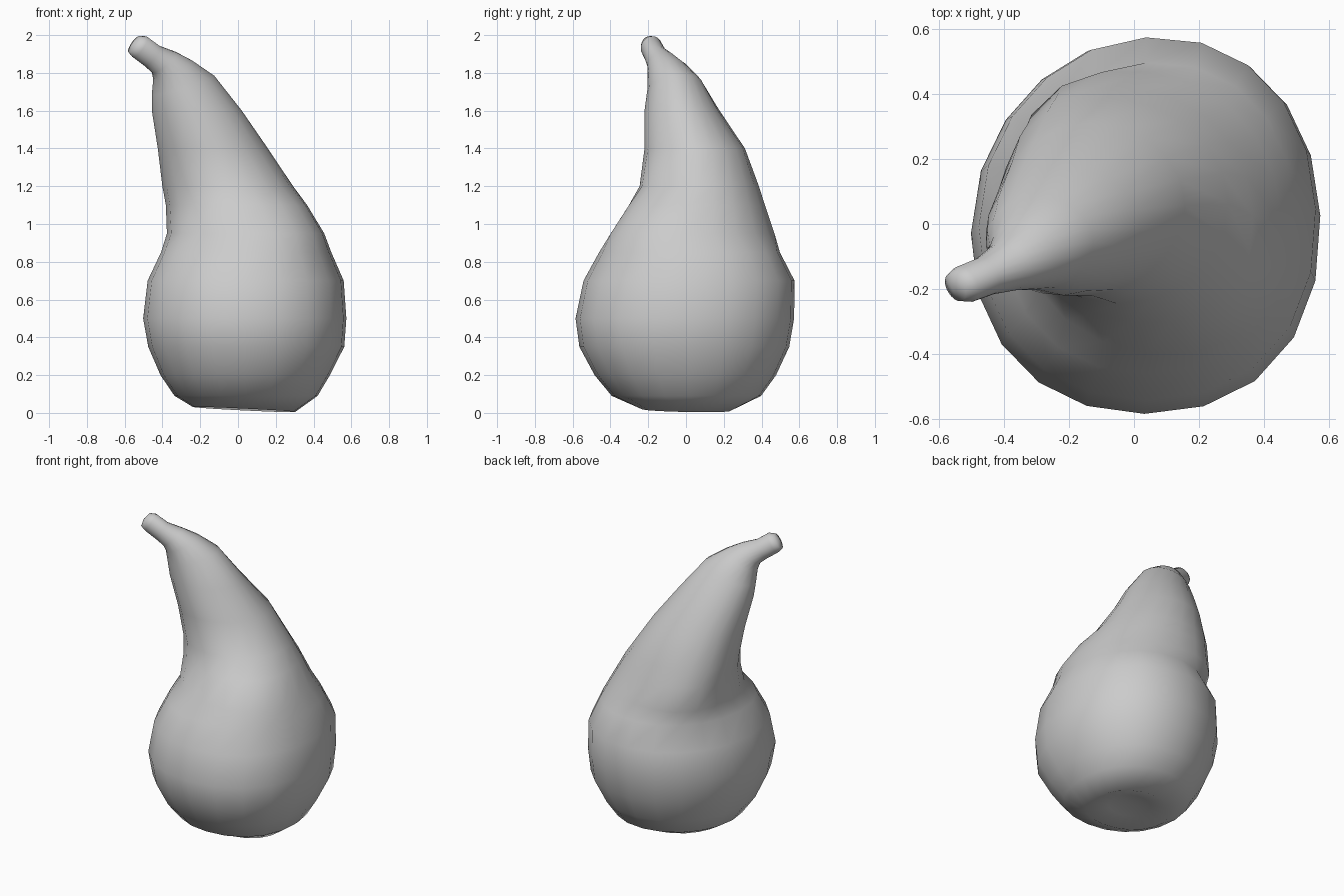
import bpy
import bmesh
import math
from mathutils import Matrix, Vector

SEGMENTS = 20
LEAN_AXIS = Vector((0.4, -0.92, 0)).normalized()

if "Cube" in bpy.data.objects:
    bpy.data.objects.remove(bpy.data.objects["Cube"], do_unlink=True)


def make_material(name, color):
    mat = bpy.data.materials.new(name)
    mat.use_nodes = True
    mat.diffuse_color = color
    bsdf = mat.node_tree.nodes["Principled BSDF"]
    bsdf.inputs["Base Color"].default_value = color
    bsdf.inputs["Roughness"].default_value = 0.6
    return mat


def squared(value, power):
    """Swell or slim a sine or cosine away from a plain ellipse."""
    return math.copysign(abs(value) ** (2 / power), value)


def add_ring(bm, shape, z, x, y, half_x, half_y, lean=0):
    """One cross-section, swollen at its front left and back right corners."""
    power, skew, front, back = shape
    turn = Matrix.Rotation(math.radians(lean), 3, LEAN_AXIS)
    ring = []
    for i in range(SEGMENTS):
        t = math.tau * i / SEGMENTS
        corner = math.cos(t + math.pi / 4)
        swell = 1 + (front if corner > 0 else back) * abs(corner) ** 5
        offset = Vector((half_x * squared(math.cos(t), power),
                         half_y * squared(math.sin(t + skew), power), 0))
        ring.append(bm.verts.new(Vector((x, y, z)) + turn @ offset * swell))
    return ring


def loft(name, groups, bottom, top, material):
    """Join the sections into a skin and close both ends with fans."""
    bm = bmesh.new()
    rings = [add_ring(bm, shape, *section)
             for shape, sections in groups for section in sections]
    first, last = bm.verts.new(bottom), bm.verts.new(top)
    for i in range(SEGMENTS):
        j = (i + 1) % SEGMENTS
        for low, high in zip(rings, rings[1:]):
            bm.faces.new((low[i], low[j], high[j], high[i]))
        bm.faces.new((first, rings[0][j], rings[0][i]))
        bm.faces.new((last, rings[-1][i], rings[-1][j]))
    bmesh.ops.recalc_face_normals(bm, faces=bm.faces)
    for face in bm.faces:
        face.smooth = True
    mesh = bpy.data.meshes.new(name)
    bm.to_mesh(mesh)
    bm.free()
    mesh.materials.append(material)
    obj = bpy.data.objects.new(name, mesh)
    bpy.context.collection.objects.link(obj)
    return obj


# Sections: height, centre x, centre y, half width, half depth, lean in degrees
base = [
    (0.05, 0.03, 0.0, 0.13, 0.12),
    (0.018, 0.03, 0.0, 0.27, 0.24, -3),
    (0.09, 0.04, 0.005, 0.378, 0.395),
    (0.2, 0.035, 0.0, 0.448, 0.48),
]
belly = [
    (0.35, 0.04, -0.005, 0.518, 0.555),
    (0.5, 0.032, -0.002, 0.537, 0.578),
    (0.7, 0.037, 0.02, 0.518, 0.558),
    (0.85, 0.04, 0.022, 0.45, 0.478),
]
waist = [
    (0.95, 0.04, 0.035, 0.412, 0.43),
    (1.1, -0.008, 0.058, 0.37, 0.357),
]
shoulder = [(1.2, -0.052, 0.068, 0.343, 0.313)]
neck = [
    (1.4, -0.132, 0.045, 0.29, 0.265),
    (1.6, -0.217, -0.022, 0.237, 0.198),
    (1.735, -0.29, -0.06, 0.172, 0.145, 18),
]
stem = [
    (1.815, -0.345, -0.1, 0.115, 0.105, 28),
    (1.855, -0.39, -0.13, 0.085, 0.078, 42),
    (1.89, -0.455, -0.16, 0.067, 0.06, 55),
    (1.938, -0.52, -0.185, 0.067, 0.058, 58),
    (1.952, -0.55, -0.195, 0.052, 0.045, 58),
]

# Fruit with dimpled underside, leaning neck and stubby stem.
# Shape of each group: squareness, skew, front corner swell, back corner swell
grey = make_material("plain_grey", (0.6, 0.6, 0.6, 1))
loft("pear",
     [((2.12, 0.04, 0.05, -0.03), base + belly),
      ((2.1, -0.08, 0.06, 0.06), waist),
      ((1.95, -0.02, 0.01, 0.09), shoulder),
      ((1.9, 0.05, 0, 0.05), neck),
      ((2, 0, 0, 0), stem)],
     (0.03, 0, 0.06), (-0.56, -0.2, 1.957), grey)
